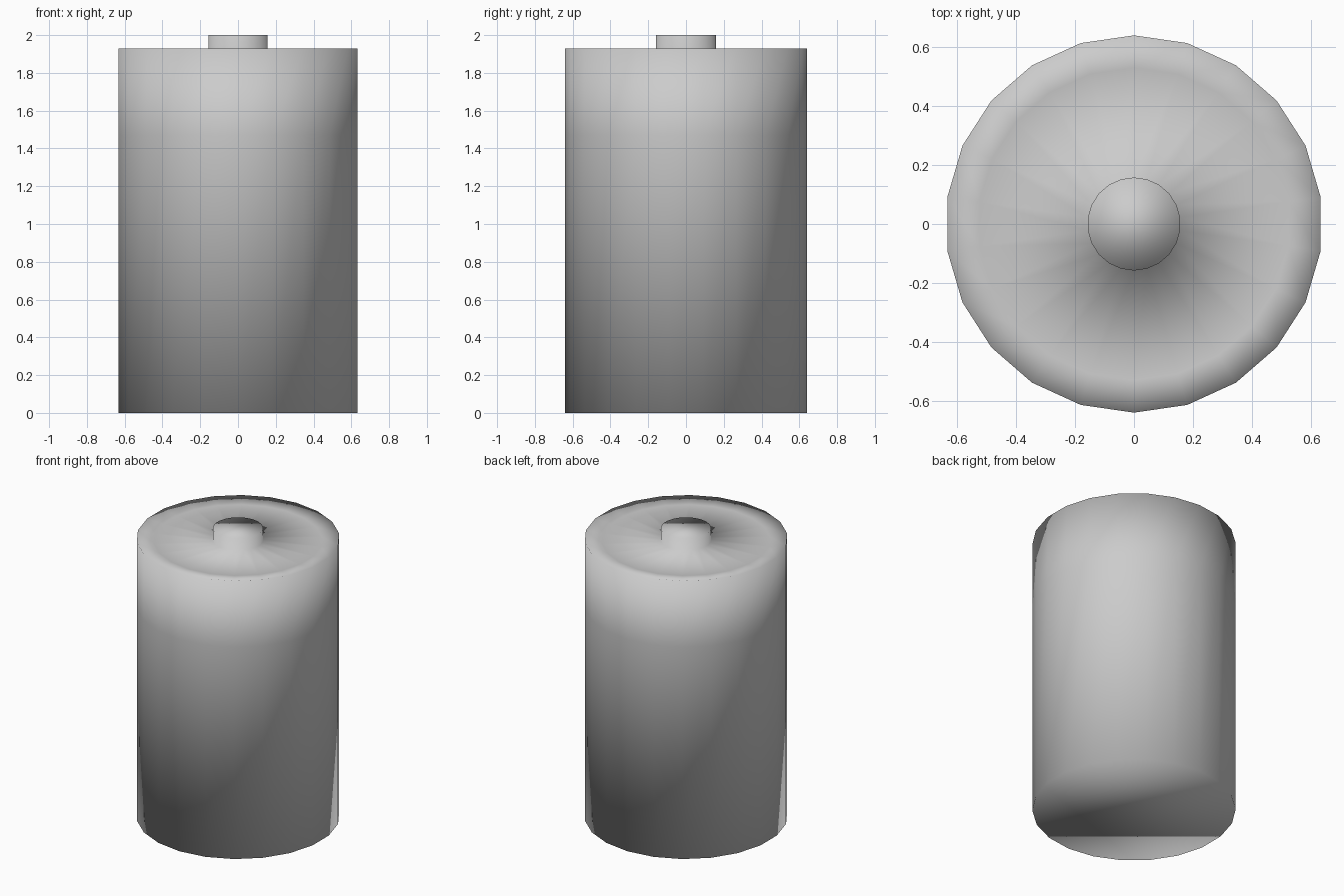
import bpy, bmesh, math

if "Cube" in bpy.data.objects:
    bpy.data.objects.remove(bpy.data.objects["Cube"])

SIDES = 22


def revolve(name, profile):
    """Spin (radius, z) rings, listed bottom to top, into a closed smooth solid."""
    bm = bmesh.new()
    rings = []
    for r, z in profile:
        ring = []
        for i in range(SIDES):
            a = math.pi / 2 + i * math.tau / SIDES
            ring.append(bm.verts.new((r * math.cos(a), r * math.sin(a), z)))
        rings.append(ring)
    for low, high in zip(rings, rings[1:]):
        for i in range(SIDES):
            j = (i + 1) % SIDES
            bm.faces.new((low[i], low[j], high[j], high[i]))
    bm.faces.new(rings[0][::-1])
    bm.faces.new(rings[-1])
    for f in bm.faces:
        f.smooth = True
    mesh = bpy.data.meshes.new(name)
    bm.to_mesh(mesh)
    bm.free()
    ob = bpy.data.objects.new(name, mesh)
    bpy.context.collection.objects.link(ob)
    return ob


# Battery can with wrap seam, faintly dished lid and raised contact button
revolve("battery_cell", [
    (0.64, 0.0),
    (0.64, 1.47),
    (0.64, 1.93),
    (0.53, 1.915),
    (0.158, 1.915),
    (0.158, 2.0),
])
